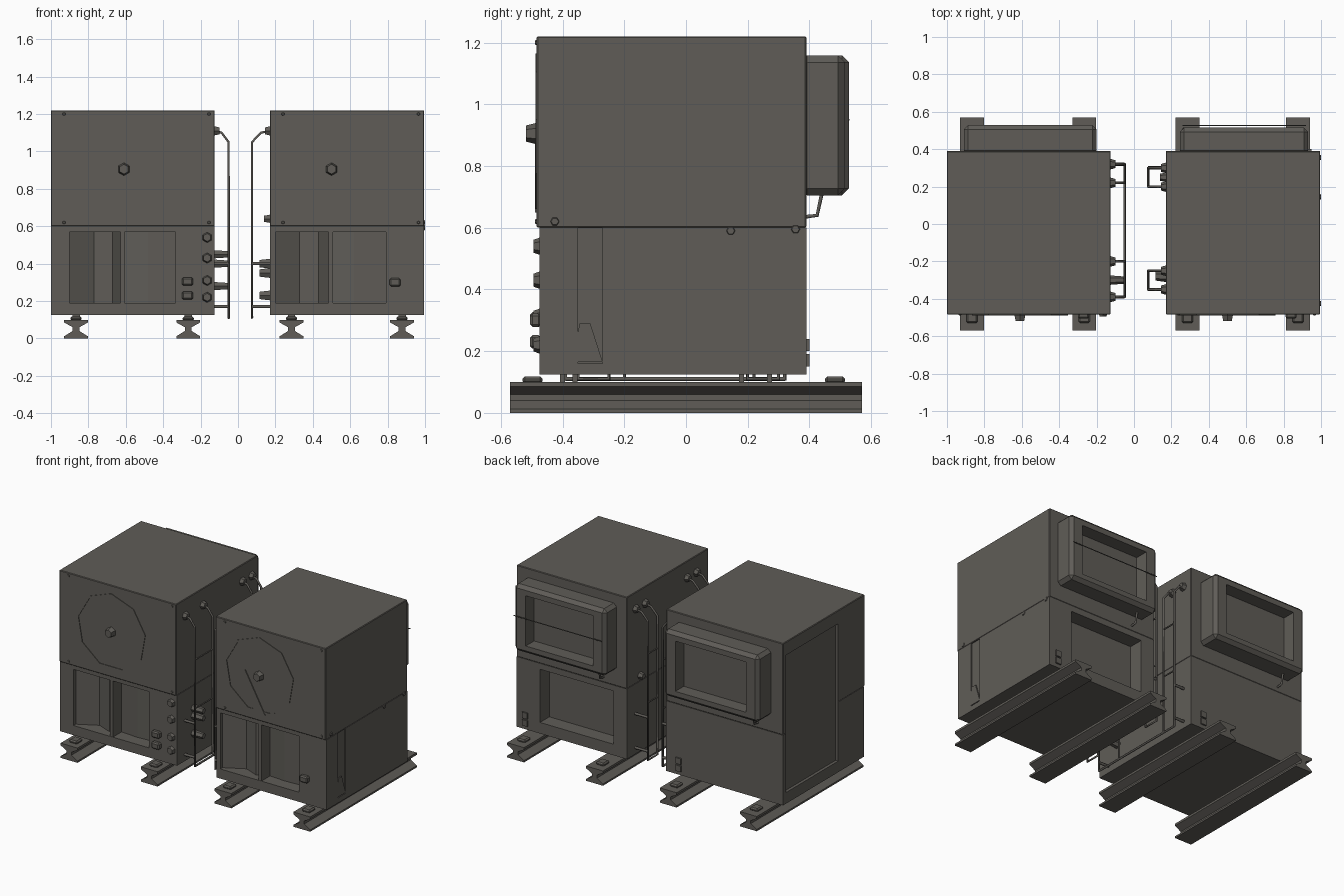
import bpy, bmesh, math
from mathutils import Vector

if "Cube" in bpy.data.objects:
    bpy.data.objects.remove(bpy.data.objects["Cube"])

MAT = bpy.data.materials.new("dark_grey_brown")
MAT.diffuse_color = (0.115, 0.108, 0.096, 1)
MAT.use_nodes = True
MAT.node_tree.nodes["Principled BSDF"].inputs["Base Color"].default_value = MAT.diffuse_color


def finish(name, bm):
    bmesh.ops.recalc_face_normals(bm, faces=bm.faces)
    me = bpy.data.meshes.new(name)
    bm.to_mesh(me)
    bm.free()
    me.materials.append(MAT)
    ob = bpy.data.objects.new(name, me)
    bpy.context.collection.objects.link(ob)
    return ob


def box(name, x0, x1, y0, y1, z0, z1, bevel=0.0):
    bm = bmesh.new()
    bmesh.ops.create_cube(bm, size=1)
    for v in bm.verts:
        v.co = Vector(((x0 + x1) / 2 + v.co.x * (x1 - x0),
                       (y0 + y1) / 2 + v.co.y * (y1 - y0),
                       (z0 + z1) / 2 + v.co.z * (z1 - z0)))
    if bevel:
        bmesh.ops.bevel(bm, geom=bm.edges[:], offset=bevel, segments=1, affect='EDGES')
    return finish(name, bm)


def extrude_profile(name, pts, depth):
    """Closed 3D outline pushed along the vector depth."""
    bm = bmesh.new()
    f = bm.faces.new([bm.verts.new(p) for p in pts])
    r = bmesh.ops.extrude_face_region(bm, geom=[f], use_keep_orig=True)
    for v in r['geom']:
        if isinstance(v, bmesh.types.BMVert):
            v.co += Vector(depth)
    return finish(name, bm)


def cut(ob, *ranges):
    """Cut box-shaped recesses into ob."""
    for r in ranges:
        c = box("cutter", *r)
        c.hide_render = True
        m = ob.modifiers.new("recess", 'BOOLEAN')
        m.operation, m.object, m.solver = 'DIFFERENCE', c, 'EXACT'
        bpy.context.view_layer.objects.active = ob
        bpy.ops.object.modifier_apply(modifier=m.name)
        bpy.data.objects.remove(c, do_unlink=True)


def pipe(name, pts, r=0.007):
    cu = bpy.data.curves.new(name, 'CURVE')
    cu.dimensions, cu.bevel_depth, cu.bevel_resolution = '3D', r, 1
    cu.use_fill_caps = True
    s = cu.splines.new('POLY')
    s.points.add(len(pts) - 1)
    for p, q in zip(s.points, pts):
        p.co = (*q, 1)
    cu.materials.append(MAT)
    ob = bpy.data.objects.new(name, cu)
    bpy.context.collection.objects.link(ob)


def knob(name, p, axis, r, length, sides=6):
    """Short tapered stub pointing along axis from p."""
    bm = bmesh.new()
    bmesh.ops.create_cone(bm, cap_ends=True, segments=sides, radius1=r, radius2=r * 0.75, depth=length)
    q = Vector((0, 0, 1)).rotation_difference(Vector(axis))
    for v in bm.verts:
        v.co = q @ v.co + Vector(p) + Vector(axis) * length / 2
    finish(name, bm)


def ring(name, cx, y, cz, r, w, sides=9):
    bm = bmesh.new()
    loops = []
    for rad in (r, r - w):
        for yy in (y + 0.01, y - 0.004):
            loops.append([bm.verts.new((cx + rad * math.sin(a), yy, cz + rad * math.cos(a)))
                          for a in (2 * math.pi * i / sides for i in range(sides))])
    for a, b in ((0, 1), (1, 3), (3, 2), (2, 0)):
        for i in range(sides):
            j = (i + 1) % sides
            bm.faces.new((loops[a][i], loops[a][j], loops[b][j], loops[b][i]))
    finish(name, bm)


def folds(name, x0, x1, z0, z1, yf, yb):
    """Folded panels standing inside the front opening."""
    xs = [x0, x0 + 0.13, x0 + 0.23, (x0 + x1) / 2, x0 + 0.42, x1]
    ys = [yf, yb, yf + 0.03, yb, yf + 0.06, yb]
    pts = [(x, y, z0) for x, y in zip(xs, ys)] + [(x1, yb + 0.02, z0), (x0, yb + 0.02, z0)]
    extrude_profile(name, pts, (0, 0, z1 - z0))


def unit(tag, x0, x1, open_x, hub, hood, hood_y, back_opening):
    top = 1.22
    # lower cabinet, upper cabinet and lid lip
    low = box(tag + "_lower_cabinet", x0, x1, -0.474, 0.39, 0.125, 0.6)
    up = box(tag + "_upper_cabinet", x0, x1, -0.484, 0.39, 0.6, top, 0.004)
    cut(low, (*open_x, -0.6, -0.36, 0.19, 0.57))
    folds(tag + "_intake_folds", open_x[0], open_x[1], 0.19, 0.57, -0.45, -0.38)
    mid = sum(open_x) / 2
    box(tag + "_intake_post", mid - 0.012, mid + 0.012, -0.472, -0.37, 0.19, 0.57)
    if back_opening:
        cut(low, (0.27, 0.82, 0.29, 0.6, 0.2, 0.56))
        cut(low, (x1 - 0.008, x1 + 0.1, -0.35, -0.27, 0.16, 0.599))
        extrude_profile("side_flap", [(x1 - 0.009, -0.365, 0.165), (x1 - 0.009, -0.27, 0.165),
                        (x1 - 0.009, -0.31, 0.29), (x1 - 0.009, -0.345, 0.29)], (0.009, 0, 0))
    else:
        for part, z in ((low, (0.2, 0.61)), (up, (0.59, 1.13))):
            cut(part, (x0 - 0.1, x0 + 0.02, -0.2, 0.36, *z))
    # fan ring and hub
    ring(tag + "_fan_ring", hub, -0.484, 0.905, 0.26, 0.012)
    knob(tag + "_fan_hub", (hub, -0.482, 0.905), (0, -1, 0), 0.035, 0.036)
    # rear hood with recessed outlet
    h = box(tag + "_rear_hood", hood[0], hood[1], 0.37, hood_y, 0.705, 1.158, 0.022)
    cut(h, (hood[0] + 0.09, hood[1] - 0.09, hood_y - 0.09, 0.7, 0.76, 1.1))
    pipe(tag + "_hood_bracket", [(hood[0] + 0.1, 0.385, 0.635), (hood[0] + 0.1, 0.425, 0.64),
                                 (hood[0] + 0.1, 0.44, 0.71)])
    # corner bolts on the front
    for bx in (x0 + 0.07, x1 - 0.03):
        for bz in (0.62, 1.2):
            knob(tag + "_bolt", (bx, -0.483, bz), (0, -1, 0), 0.009, 0.006)


unit("left", -1.0, -0.125, (-0.9, -0.335), -0.61, (-0.91, -0.2), 0.528, False)
unit("right", 0.17, 0.995, (0.2, 0.79), 0.5, (0.245, 0.93), 0.515, True)

# fan blade showing on the right unit
extrude_profile("fan_blade", [(0.395, -0.484, 0.92), (0.46, -0.484, 0.65), (0.545, -0.484, 0.65)], (0, -0.006, 0))
pipe("hood_rail", [(0.26, 0.527, 0.95), (0.92, 0.527, 0.95)], 0.003)

# base beams with short feet and end clamps
half = [(0.063, 0), (0.063, 0.012), (0.018, 0.04), (0.018, 0.06), (0.063, 0.085), (0.063, 0.1)]
prof = half + [(-x, z) for x, z in reversed(half)]
for cx in (-0.866, -0.266, 0.286, 0.877):
    extrude_profile("base_beam", [(cx + x, -0.57, z) for x, z in prof], (0, 1.14, 0))
    for y in (-0.4, -0.36, 0.18, 0.27):
        box("foot", cx - 0.02, cx + 0.02, y - 0.008, y + 0.008, 0.095, 0.13)
    for y in (-0.5, 0.48):
        box("beam_clamp", cx - 0.03, cx + 0.03, y - 0.03, y + 0.035, 0.095, 0.118, 0.008)

# pipe frames between the units: (wall x, pipe x, y positions, ends)
for wall, px, pairs in ((-0.125, -0.05, ((-0.39, -0.2), (0.32, 0.22))),
                        (0.17, 0.075, ((-0.35, -0.25), (0.3, 0.2)))):
    for a, b in pairs:
        pipe("pipe_frame", [(wall, a, 1.11), ((wall + px) / 2, a, 1.1), (px, a, 1.05), (px, a, 0.11),
                            (px, b, 0.11), (px, b, 1.05), ((wall + px) / 2, b, 1.1), (wall, b, 1.11)])
        for z in (0.5, 0.83):
            pipe("pipe_rung", [(px, a, z), (px, b, z)], 0.005)
        for z in (0.17, 0.4):
            pipe("pipe_stub", [(wall, a, z), (px, a, z)], 0.009)
        s = 1 if px > wall else -1
        for y in (a, b):
            knob("pipe_flange", (wall, y, 1.11), (s, 0, 0), 0.028, 0.025)
pipe("long_pipe", [(-0.05, -0.39, 0.11), (-0.05, 0.32, 0.11)])

# valves on the inner walls
for z in (0.23, 0.35, 0.4):
    knob("wall_valve", (0.17, -0.28, z), (-1, 0, 0), 0.03, 0.055)
    knob("wall_valve", (-0.125, -0.3, z + 0.05), (1, 0, 0), 0.025, 0.08)
knob("wall_valve", (0.17, 0.25, 0.64), (-1, 0, 0), 0.025, 0.03)

# switch boxes and valves on the fronts
for x, z in ((-0.27, 0.305), (-0.27, 0.23), (0.84, 0.3)):
    box("switch_box", x - 0.03, x + 0.03, -0.505, -0.47, z - 0.022, z + 0.022, 0.008)
for z in (0.22, 0.31, 0.43, 0.54):
    knob("corner_valve", (-0.165, -0.474, z), (0, -1, 0), 0.028, 0.02)

# small latches on outer right wall and backs
for y, z in ((-0.425, 0.62), (0.145, 0.59), (0.355, 0.595)):
    knob("side_latch", (0.992, y, z), (1, 0, 0), 0.016, 0.008)
for x in (-0.22, 0.93):
    for z in (0.17, 0.22):
        box("rear_latch", x - 0.02, x + 0.02, 0.388, 0.4, z - 0.02, z + 0.02)
